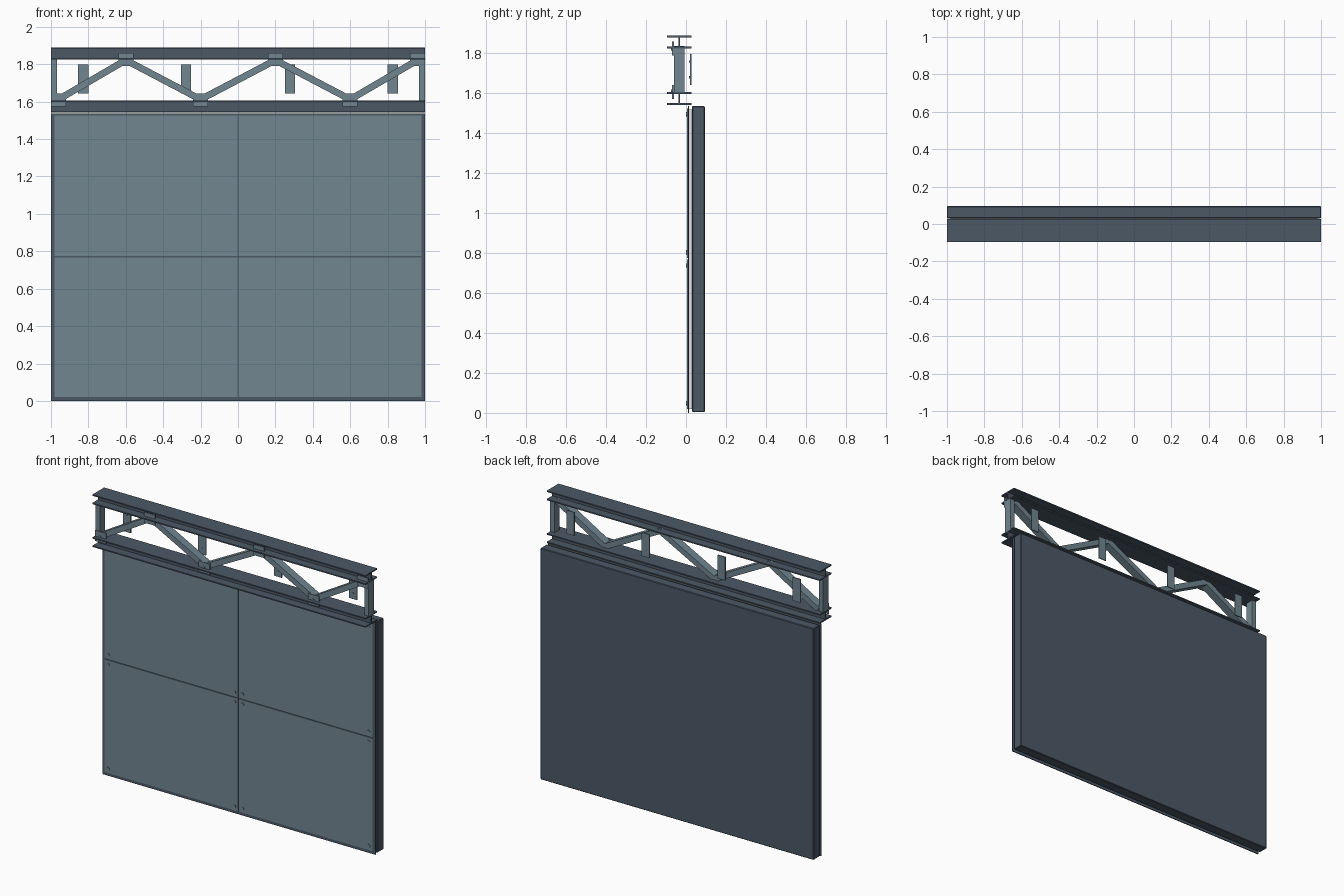
import bpy, bmesh, math
from mathutils import Matrix, Vector

cube = bpy.data.objects.get("Cube")
if cube:
    bpy.data.objects.remove(cube, do_unlink=True)


def material(name, rgb):
    m = bpy.data.materials.new(name)
    m.use_nodes = True
    m.diffuse_color = (*rgb, 1)
    m.node_tree.nodes["Principled BSDF"].inputs["Base Color"].default_value = (*rgb, 1)
    return m


DARK = material("dark slate steel", (0.072, 0.098, 0.133))
LIGHT = material("light blue grey steel", (0.165, 0.24, 0.285))
PALE = material("pale core", (0.75, 0.77, 0.78))


def finish(name, bm, mat):
    bmesh.ops.recalc_face_normals(bm, faces=bm.faces)
    me = bpy.data.meshes.new(name)
    bm.to_mesh(me)
    bm.free()
    me.materials.append(mat)
    ob = bpy.data.objects.new(name, me)
    bpy.context.collection.objects.link(ob)
    return ob


def box(name, x, y, z, mat):
    """Box from (low, high) pairs on each axis."""
    bm = bmesh.new()
    size = [b - a for a, b in (x, y, z)]
    mid = Vector([(a + b) / 2 for a, b in (x, y, z)])
    bmesh.ops.create_cube(bm, size=1, matrix=Matrix.Translation(mid) @ Matrix.Diagonal((*size, 1)))
    return finish(name, bm, mat)


def bolt(name, x, y, z, radius, depth):
    """Short cylinder whose axis runs front to back."""
    bm = bmesh.new()
    turn = Matrix.Translation((x, y, z)) @ Matrix.Rotation(math.pi / 2, 4, 'X')
    bmesh.ops.create_cone(bm, cap_ends=True, segments=12, radius1=radius,
                          radius2=radius, depth=depth, matrix=turn)
    return finish(name, bm, LIGHT)


def i_beam(name, z0, z1):
    """I section swept along x."""
    front, back, mid, web, t = -0.095, 0.028, -0.034, 0.005, 0.008
    half = [(front, z0), (back, z0), (back, z0 + t), (mid + web, z0 + t)]
    right = half[1:] + [(y, z0 + z1 - z) for y, z in reversed(half[1:])]
    profile = right + [(front + back - y, z) for y, z in reversed(right)]
    bm = bmesh.new()
    face = bm.faces.new([bm.verts.new((-1, y, z)) for y, z in profile])
    end = bmesh.ops.extrude_face_region(bm, geom=[face])["geom"]
    bmesh.ops.translate(bm, vec=(2, 0, 0),
                        verts=[v for v in end if isinstance(v, bmesh.types.BMVert)])
    return finish(name, bm, DARK)


# Wall: rear slab, recessed core and backing sheet
slab = box("rear_slab", (-1, 1), (0.03, 0.095), (0.004, 1.536), DARK)
bevel = slab.modifiers.new("soft_edges", 'BEVEL')
bevel.width = 0.004
bevel.segments = 1
box("wall_core", (-0.98, 0.98), (0.015, 0.03), (0.02, 1.52), PALE)
box("backing_sheet", (-1, 1), (0.009, 0.015), (0, 1.538), DARK)

# Four cladding panels, each with a bolt in every corner
for side, (x0, x1) in (("right", (-0.98, -0.003)), ("left", (0.003, 0.98))):
    for level, (z0, z1) in (("lower", (0.02, 0.767)), ("upper", (0.775, 1.525))):
        box(f"{level}_{side}_panel", (x0, x1), (0.005, 0.009), (z0, z1), LIGHT)
        for x in (x0 + 0.026, x1 - 0.026):
            for z in (z0 + 0.029, z1 - 0.029):
                bolt("panel_bolt", x, 0.004, z, 0.011, 0.006)

# Truss chords
i_beam("top_beam", 1.826, 1.889)
i_beam("bottom_beam", 1.543, 1.606)

# Truss end posts and diagonals
DEPTH = (-0.061, -0.007)
for side, x in (("right", -0.984), ("left", 0.984)):
    box(f"{side}_post", (x - 0.016, x + 0.016), DEPTH, (1.606, 1.826), LIGHT)

LOW, HIGH = 1.612, 1.822
nodes = [(-0.96, LOW), (-0.6, HIGH), (-0.2, LOW), (0.2, HIGH), (0.6, LOW), (0.96, HIGH)]
for (xa, za), (xb, zb) in zip(nodes, nodes[1:]):
    brace = box("diagonal_brace", (-0.5, 0.5), DEPTH, (-0.018, 0.018), LIGHT)
    brace.data.transform(Matrix.Diagonal((math.hypot(xb - xa, zb - za), 1, 1, 1)))
    brace.data.transform(Matrix.Rotation(-math.atan2(zb - za, xb - xa), 4, 'Y'))
    brace.data.transform(Matrix.Translation(((xa + xb) / 2, 0, (za + zb) / 2)))

# Gusset plates over the truss joints
for x, z in nodes:
    zc = 1.825 if z == HIGH else 1.608
    box("gusset_plate", (x - 0.04, x + 0.04), (-0.069, -0.061), (zc - 0.035, zc + 0.035), LIGHT)
    bolt("gusset_bolt", x, -0.07, z, 0.007, 0.008)

# Hanger plates behind the truss
for x in (-0.828, -0.278, 0.278, 0.828):
    box("hanger_plate", (x - 0.028, x + 0.028), (0.02, 0.027), (1.643, 1.798), LIGHT)
    for z in (1.68, 1.76):
        bolt("hanger_bolt", x, 0.019, z, 0.006, 0.006)
